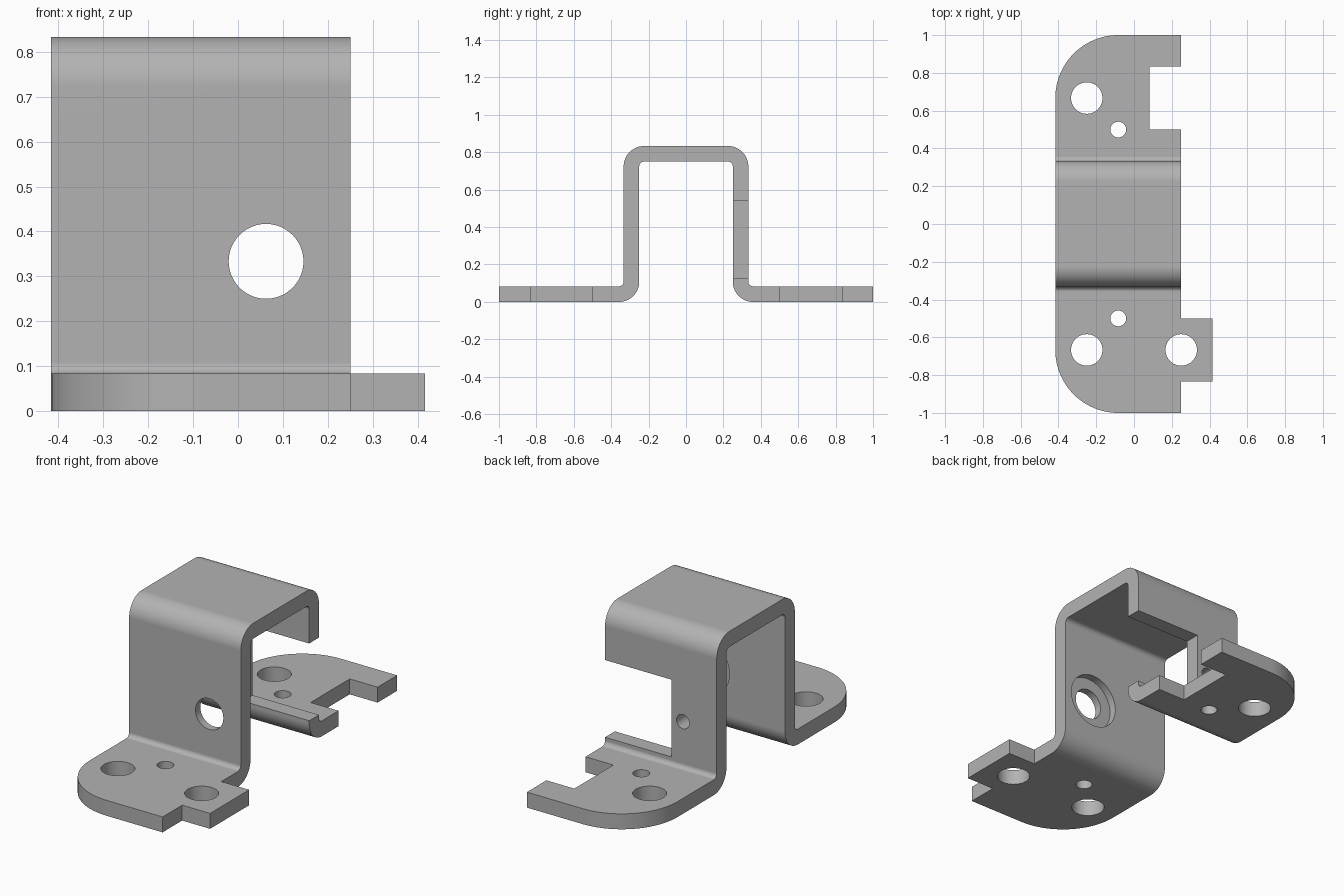
import bpy
import bmesh
from math import cos, sin, pi, radians
from mathutils import Vector

if "Cube" in bpy.data.objects:
    bpy.data.objects.remove(bpy.data.objects["Cube"], do_unlink=True)

U = 1 / 12            # sheet thickness, also the design unit
INNER = 0.025         # inside bend radius
OUTER = INNER + U     # outside bend radius


def rounded(corners, steps=14):
    """Outline from (a, b, radius) right-angled corners."""
    pts = []
    for i, (a, b, r) in enumerate(corners):
        p = Vector((a, b))
        if not r:
            pts.append(p)
            continue
        u = (Vector(corners[i - 1][:2]) - p).normalized()
        v = (Vector(corners[(i + 1) % len(corners)][:2]) - p).normalized()
        c = p + r * (u + v)
        for k in range(steps + 1):
            t = pi / 2 * k / steps
            pts.append(c - r * (v * cos(t) + u * sin(t)))
    return pts


def circle(a, b, r, n=48):
    return [Vector((a + r * cos(2 * pi * k / n), b + r * sin(2 * pi * k / n)))
            for k in range(n)]


def prism(name, outline, axis, lo, hi):
    """Extrude a 2D outline along a world axis from lo to hi."""
    def place(p, d):
        co = [p.x, p.y]
        co.insert(axis, d)
        return co
    bm = bmesh.new()
    rings = [[bm.verts.new(place(p, d)) for p in outline] for d in (lo, hi)]
    for ring in rings:
        bm.faces.new(ring)
    n = len(outline)
    for i in range(n):
        j = (i + 1) % n
        bm.faces.new((rings[0][i], rings[0][j], rings[1][j], rings[1][i]))
    bmesh.ops.recalc_face_normals(bm, faces=bm.faces)
    mesh = bpy.data.meshes.new(name)
    bm.to_mesh(mesh)
    bm.free()
    obj = bpy.data.objects.new(name, mesh)
    bpy.context.collection.objects.link(obj)
    return obj


def combine(target, tool, operation):
    mod = target.modifiers.new("cut", 'BOOLEAN')
    mod.operation = operation
    mod.solver = 'EXACT'
    mod.object = tool
    bpy.context.view_layer.objects.active = target
    bpy.ops.object.modifier_apply(modifier=mod.name)
    bpy.data.objects.remove(tool, do_unlink=True)


# Bent sheet: hat-shaped side profile, made oversize in x and y
half = [(1.2, 0, 0), (1.2, U, 0), (4 * U, U, INNER), (4 * U, 10 * U, OUTER)]
inside = [(3 * U, 9 * U, INNER), (3 * U, 0, OUTER)]


def mirrored(pts):
    return [(-y, z, r) for y, z, r in reversed(pts)]


side = half + mirrored(half) + mirrored(inside) + inside
bracket = prism("bracket", rounded(side), 0, -0.6, 0.6)

# Plan outline: rounded feet, front tab, rear notch
plan = [(-5, -12, 4), (3, -12, 0), (3, -10, 0), (5, -10, 0), (5, -6, 0),
        (3, -6, 0), (3, 6, 0), (1, 6, 0), (1, 10, 0), (3, 10, 0),
        (3, 12, 0), (-5, 12, 4)]
plan = [tuple(c * U for c in corner) for corner in plan]
combine(bracket, prism("plan_tool", rounded(plan, 24), 2, -0.2, 1.2), 'INTERSECT')

# Holes in the feet
for x, y, r in [(-3, -8, 1), (-3, 8, 1), (3, -8, 1), (-1, -6, 0.5), (-1, 6, 0.5)]:
    hole = prism("foot_hole_tool", circle(x * U, y * U, r * U), 2, -0.1, 0.2)
    combine(bracket, hole, 'DIFFERENCE')

# Front wall: through hole with a recess on its inner side
cx, cz = 0.0625, 4 * U
combine(bracket, prism("hole_tool", circle(cx, cz, U), 1, -0.5, -0.1), 'DIFFERENCE')
combine(bracket, prism("recess_tool", circle(cx, cz, 0.147), 1, -3.5 * U, -0.1), 'DIFFERENCE')

# Back wall: open-sided window and a small hole
x0, z0, z1 = cx - 2.5 * U, cz - 2.5 * U, cz + 2.5 * U
window = [Vector(p) for p in ((x0, z0), (0.5, z0), (0.5, z1), (x0, z1))]
combine(bracket, prism("window_tool", window, 1, 0.1, 0.45), 'DIFFERENCE')
combine(bracket, prism("small_hole_tool", circle(-0.215, cz, 0.038), 1, 0.1, 0.45), 'DIFFERENCE')

# Grey metal
grey = bpy.data.materials.new("grey_metal")
grey.use_nodes = True
colour = (0.45, 0.45, 0.45, 1)
grey.diffuse_color = colour
grey.node_tree.nodes["Principled BSDF"].inputs["Base Color"].default_value = colour
bracket.data.materials.clear()
bracket.data.materials.append(grey)

# Smooth bends with crisp edges and flat sheet faces
bpy.ops.object.select_all(action='DESELECT')
bracket.select_set(True)
bpy.context.view_layer.objects.active = bracket
bpy.ops.object.shade_smooth_by_angle(angle=radians(30))
weighted = bracket.modifiers.new("flat_faces", 'WEIGHTED_NORMAL')
weighted.keep_sharp = True
